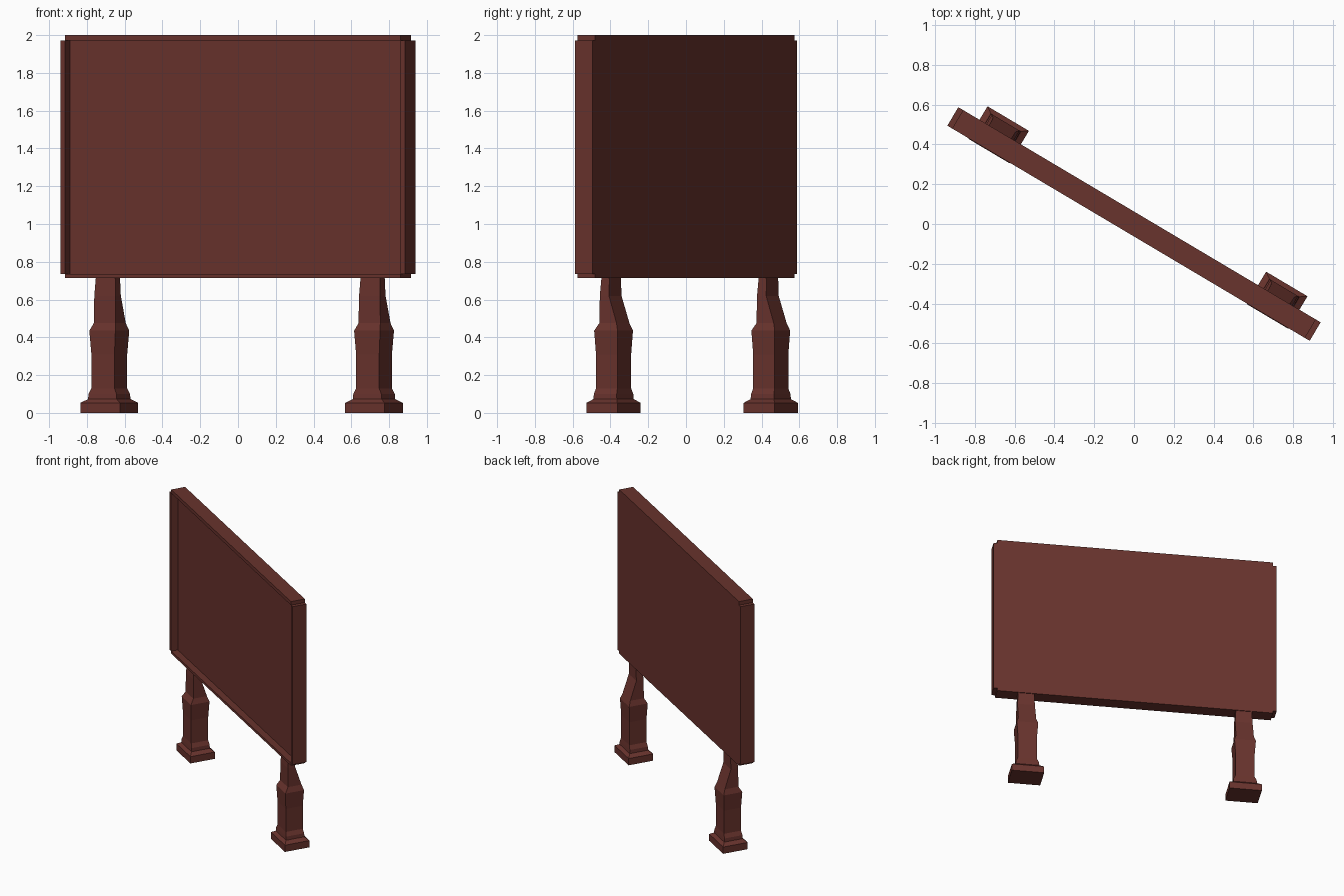
import bpy, bmesh, math
from mathutils import Matrix

if "Cube" in bpy.data.objects:
    bpy.data.objects.remove(bpy.data.objects["Cube"])

ANGLE = math.radians(-30.7)   # whole sign is turned about z
TURN = Matrix.Rotation(ANGLE, 4, 'Z')

mat = bpy.data.materials.new("red_brown_wood")
mat.diffuse_color = (0.14, 0.033, 0.026, 1)
mat.use_nodes = True
mat.node_tree.nodes["Principled BSDF"].inputs["Base Color"].default_value = mat.diffuse_color


def finish(name, bm):
    bmesh.ops.recalc_face_normals(bm, faces=bm.faces[:])
    mesh = bpy.data.meshes.new(name)
    bm.to_mesh(mesh)
    bm.free()
    mesh.materials.append(mat)
    obj = bpy.data.objects.new(name, mesh)
    obj.matrix_world = TURN
    bpy.context.collection.objects.link(obj)
    return obj


def box(name, x0, x1, y0, y1, z0, z1):
    bm = bmesh.new()
    size = Matrix.Diagonal((x1 - x0, y1 - y0, z1 - z0, 1))
    mid = Matrix.Translation(((x0 + x1) / 2, (y0 + y1) / 2, (z0 + z1) / 2))
    bmesh.ops.create_cube(bm, size=1, matrix=mid @ size)
    return finish(name, bm)


def loft(name, cx, sections):
    """Rectangular sections (z, half width, front y, back y) joined upward."""
    bm = bmesh.new()
    rings = []
    for z, w, f, b in sections:
        rings.append([bm.verts.new((cx + sx * w, y, z))
                      for sx, y in ((-1, f), (1, f), (1, b), (-1, b))])
    for lo, hi in zip(rings, rings[1:]):
        for i in range(4):
            j = (i + 1) % 4
            bm.faces.new((lo[i], lo[j], hi[j], hi[i]))
    bm.faces.new(rings[0][::-1])
    bm.faces.new(rings[-1])
    return finish(name, bm)


# Board: recessed panel with four edge planks, notched at the corners
W, T, D = 1.032, 0.028, 0.054
Z0, Z1 = 0.715, 2.0
box("back_panel", -W, W, -0.003, D, Z0 + 0.02, Z1 - T)
box("top_rail", -W, W, -D, D, Z1 - T, Z1)
box("bottom_rail", -W, W, -D, D, Z0, Z0 + 0.02)
for side, s in (("left", -1), ("right", 1)):
    a, b = sorted((s * W, s * (W + T)))
    box(side + "_stile", a, b, -D, D, Z0 + 0.02, Z1 - T)

# Legs: stepped foot, shaft, flared shoulder and a neck leaning to the board
LEG = [
    (0.0, 0.121, -0.057, 0.133),
    (0.053, 0.121, -0.057, 0.133),
    (0.073, 0.088, -0.034, 0.110),
    (0.10, 0.086, -0.032, 0.108),
    (0.13, 0.071, -0.028, 0.104),
    (0.31, 0.071, -0.028, 0.104),
    (0.435, 0.080, -0.034, 0.110),
    (0.475, 0.067, -0.010, 0.096),
    (0.62, 0.065, -0.008, 0.048),
    (0.73, 0.059, 0.0, 0.048),
]
for side, s in (("left", -1), ("right", 1)):
    loft(side + "_leg", s * 0.815, LEG)
